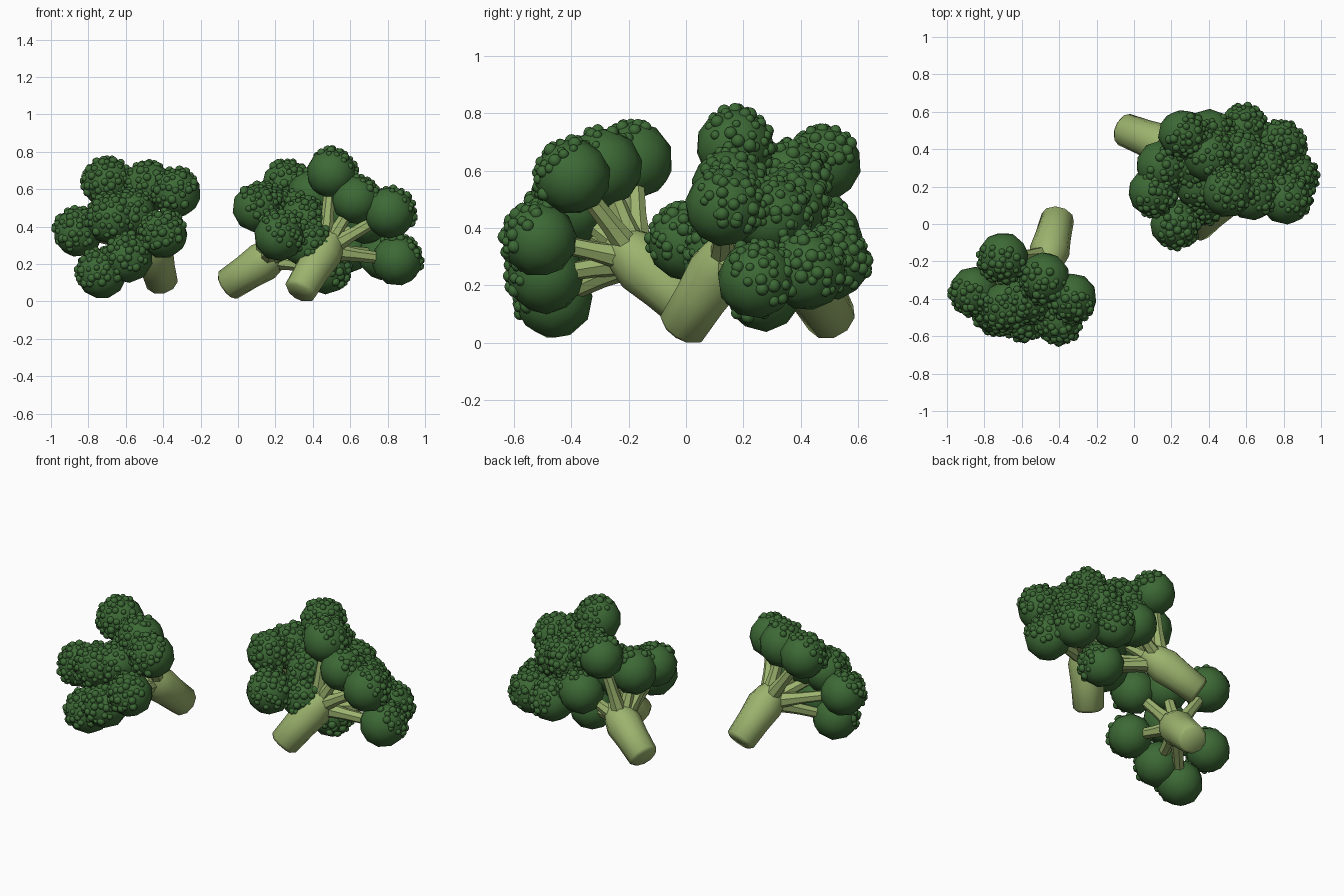
import bpy, bmesh, math, random
from mathutils import Vector, Matrix

if "Cube" in bpy.data.objects:
    bpy.data.objects.remove(bpy.data.objects["Cube"])

random.seed(4)

def material(name, col):
    m = bpy.data.materials.new(name)
    m.diffuse_color = (*col, 1)
    m.use_nodes = True
    m.node_tree.nodes["Principled BSDF"].inputs["Base Color"].default_value = m.diffuse_color
    return m

GREEN = material("dark green", (0.046, 0.142, 0.036))
PALE = material("pale stalk green", (0.33, 0.45, 0.155))

def finish(bm, name, mat, angle=40):
    me = bpy.data.meshes.new(name)
    bm.to_mesh(me)
    bm.free()
    ob = bpy.data.objects.new(name, me)
    bpy.context.collection.objects.link(ob)
    me.materials.append(mat)
    bpy.ops.object.select_all(action='DESELECT')
    ob.select_set(True)
    bpy.context.view_layer.objects.active = ob
    bpy.ops.object.shade_smooth_by_angle(angle=math.radians(angle))
    return ob

def lathe(bm, start, end, profile, sides):
    """Closed tube round the line start-end; profile = (fraction, radius)."""
    d = end - start
    rot = d.to_track_quat('Z', 'Y')
    rings = []
    for t, r in profile:
        rings.append([bm.verts.new(start + d * t + rot @ Vector(
            (r * math.cos(2 * math.pi * i / sides),
             r * math.sin(2 * math.pi * i / sides), 0))) for i in range(sides)])
    for a, b in zip(rings, rings[1:]):
        for i in range(sides):
            j = (i + 1) % sides
            bm.faces.new((a[i], a[j], b[j], b[i]))
    bm.faces.new(rings[0][::-1])
    bm.faces.new(rings[-1])

def ball(bm, pos, radius, sub, rot=None):
    m = Matrix.Translation(pos)
    if rot:
        m = m @ rot.to_matrix().to_4x4()
    bmesh.ops.create_icosphere(bm, subdivisions=sub, radius=radius, matrix=m)

def sphere_points(n):
    g = math.pi * (3 - math.sqrt(5))
    for i in range(n):
        z = 1 - 2 * (i + 0.5) / n
        s = math.sqrt(1 - z * z)
        yield Vector((s * math.cos(g * i), s * math.sin(g * i), z))

def floret(label, base, top, clusters):
    base, top = Vector(base), Vector(top)
    clusters = [Vector(c) for c in clusters]
    centre = sum(clusters, Vector()) / len(clusters)
    axis = (centre - base).normalized()

    # thick stalk, swelling where the branches start
    bm = bmesh.new()
    lathe(bm, base, top, [(0, .07), (.05, .089), (.45, .096), (.78, .108),
                          (1.0, .09), (1.22, .055)], 10)
    finish(bm, label + "_stalk", PALE, 62)

    # thin branches, one to each cluster
    bm = bmesh.new()
    for c in clusters:
        start = base.lerp(top, 0.85)
        start = start + (c - start).normalized() * 0.03
        lathe(bm, start, c, [(0, .05), (.4, .035), (1, .03)], 7)
    finish(bm, label + "_branches", PALE)

    # round clusters and the buds on their outer side
    heads, buds = bmesh.new(), bmesh.new()
    for k, c in enumerate(clusters):
        r = random.uniform(0.131, 0.14)
        spin = Vector((0, 0, 1)).rotation_difference(
            Vector((random.uniform(-1, 1), random.uniform(-1, 1), 0.6)).normalized())
        ball(heads, c, r, 2, spin)
        for n in sphere_points(105):
            n = spin @ n
            n = (n + Vector([random.uniform(-.12, .12) for _ in range(3)])).normalized()
            if n.dot(axis) < 0.17:
                continue
            p = c + n * (r - 0.009)
            if any((p - o).length < 0.115 for j, o in enumerate(clusters) if j != k):
                continue
            ball(buds, p, random.uniform(0.015, 0.025), 2)
    finish(heads, label + "_clusters", GREEN)
    finish(buds, label + "_buds", GREEN, 30)

# the last two clusters of each floret fill the middle of the head
floret("left_floret", (-.405, .045, .095), (-.465, -.2, .32), [
    (-.33, -.395, .58), (-.48, -.29, .61), (-.70, -.18, .635), (-.855, -.36, .37),
    (-.73, -.46, .15), (-.59, -.49, .235), (-.40, -.51, .36), (-.68, -.44, .44),
    (-.57, -.40, .47)])

floret("right_floret", (.325, -.02, .045), (.485, .15, .31), [
    (.50, .17, .685), (.63, .15, .545), (.81, .135, .475), (.85, .245, .22),
    (.78, .42, .25), (.58, .51, .28), (.40, .36, .57), (.68, .30, .44),
    (.56, .36, .48)])

floret("rear_floret", (-.065, .51, .08), (.19, .41, .25), [
    (.40, .48, .37), (.26, .48, .625), (.15, .31, .5), (.10, .17, .5),
    (.22, .0, .35), (.37, .13, .31), (.47, .27, .17), (.35, .21, .43),
    (.33, .32, .47)])
